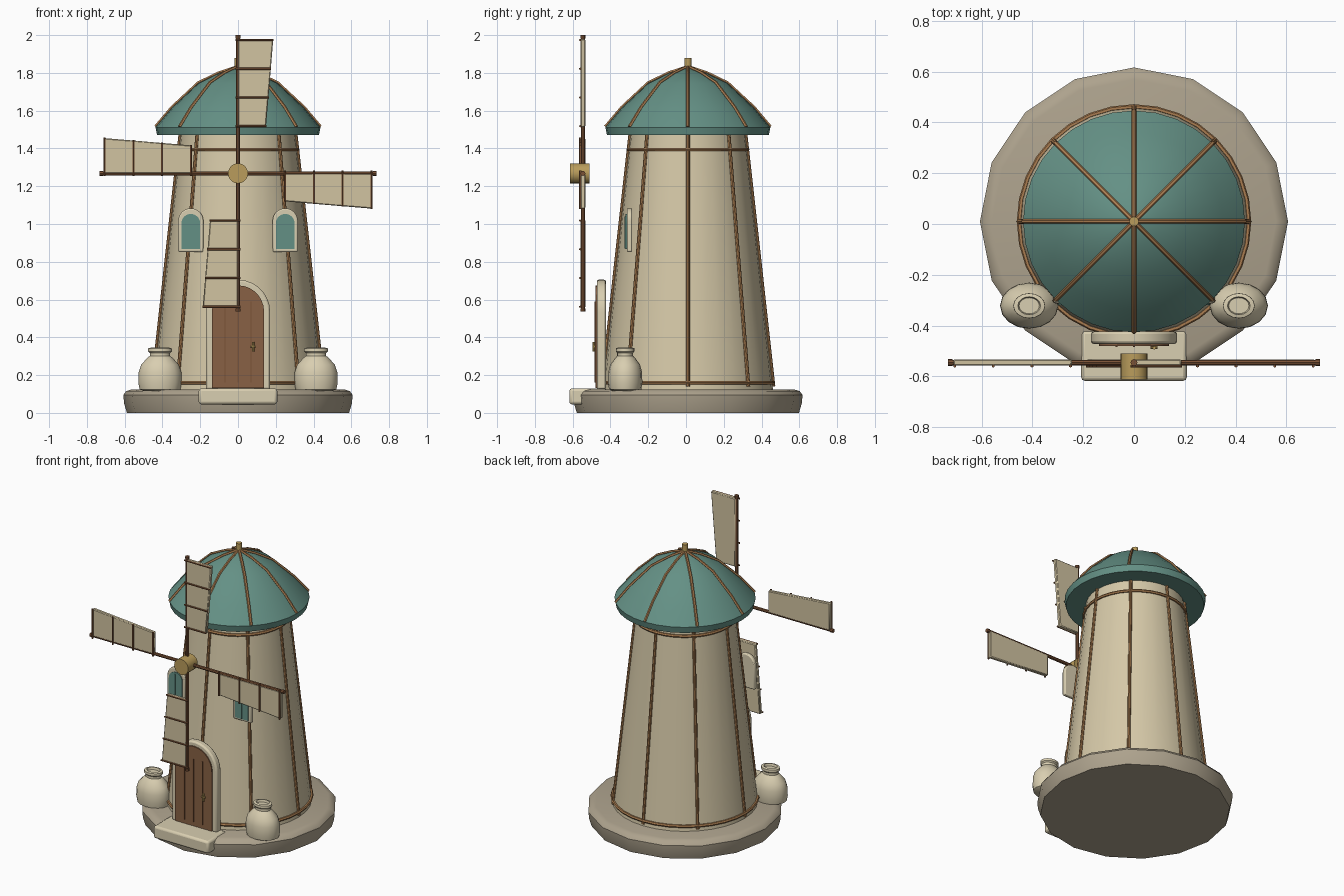
import bpy, bmesh, math
from mathutils import Vector, Matrix

cube = bpy.data.objects.get("Cube")
if cube:
    bpy.data.objects.remove(cube)

AXIS = Vector((0, 0.01, 0))      # tower axis
parts = []


def material(name, r, g, b):
    lin = [(c / 255) ** 2.2 for c in (r, g, b)] + [1]
    m = bpy.data.materials.new(name)
    m.use_nodes = True
    m.diffuse_color = lin
    node = m.node_tree.nodes["Principled BSDF"]
    node.inputs["Base Color"].default_value = lin
    node.inputs["Roughness"].default_value = 0.8
    return m


plaster = material("cream plaster", 212, 199, 166)
trim = material("pale trim", 216, 205, 175)
stone = material("grey stone", 172, 161, 140)
teal = material("teal", 100, 143, 132)
timber = material("light timber", 170, 125, 82)
oak = material("door brown", 135, 97, 70)
spar_wood = material("dark spar wood", 122, 83, 57)
brass = material("brass", 184, 155, 92)
canvas = material("sail canvas", 208, 194, 160)


def add(name, bm, mat):
    bmesh.ops.recalc_face_normals(bm, faces=bm.faces)
    me = bpy.data.meshes.new(name)
    bm.to_mesh(me)
    bm.free()
    me.materials.append(mat)
    ob = bpy.data.objects.new(name, me)
    bpy.context.collection.objects.link(ob)
    parts.append(ob)
    return ob


def bevel(ob, width, segments=2):
    mod = ob.modifiers.new("bevel", 'BEVEL')
    mod.width, mod.segments, mod.limit_method = width, segments, 'ANGLE'
    return ob


def lathe(name, profile, sides, mat, center=AXIS, squash=1.0):
    """Closed solid turned from (radius, z) pairs listed bottom to top."""
    bm = bmesh.new()
    rings = []
    for r, z in profile:
        angles = [math.tau * i / sides for i in range(sides)]
        rings.append([bm.verts.new(center + Vector((r * math.cos(a), r * squash * math.sin(a), z)))
                      for a in angles])
    for low, high in zip(rings, rings[1:]):
        for i in range(sides):
            j = (i + 1) % sides
            bm.faces.new((low[i], low[j], high[j], high[i]))
    bm.faces.new(rings[0])
    bm.faces.new(rings[-1])
    return add(name, bm, mat)


def prism(name, outline, y_front, y_back, mat):
    """Extrude an (x, z) outline along y."""
    bm = bmesh.new()
    face = bm.faces.new([bm.verts.new((x, y_front, z)) for x, z in outline])
    new = bmesh.ops.extrude_face_region(bm, geom=[face])["geom"]
    verts = [v for v in new if isinstance(v, bmesh.types.BMVert)]
    bmesh.ops.translate(bm, verts=verts, vec=(0, y_back - y_front, 0))
    return add(name, bm, mat)


def box(name, x, y, z, mat):
    outline = [(x[0], z[0]), (x[1], z[0]), (x[1], z[1]), (x[0], z[1])]
    return prism(name, outline, y[0], y[1], mat)


def arch(cx, half, bottom, top, steps=14):
    pts = [(cx - half, bottom), (cx + half, bottom)]
    for i in range(steps + 1):
        a = math.pi * i / steps
        pts.append((cx + half * math.cos(a), top - half + half * math.sin(a)))
    return pts


def rod(name, a, b, radius, mat, sides=8):
    a, b = Vector(a), Vector(b)
    d = b - a
    turn = d.to_track_quat('Z', 'Y').to_matrix().to_4x4()
    bm = bmesh.new()
    bmesh.ops.create_cone(bm, cap_ends=True, segments=sides, radius1=radius, radius2=radius,
                          depth=d.length, matrix=Matrix.Translation((a + b) / 2) @ turn)
    return add(name, bm, mat)


def tube(name, points, radius, mat, cyclic=False):
    cu = bpy.data.curves.new(name, 'CURVE')
    cu.dimensions, cu.bevel_depth, cu.bevel_resolution = '3D', radius, 1
    cu.use_fill_caps = True
    sp = cu.splines.new('POLY')
    sp.points.add(len(points) - 1)
    for p, co in zip(sp.points, points):
        p.co = (*co, 1)
    sp.use_cyclic_u = cyclic
    temp = bpy.data.objects.new(name, cu)
    bm = bmesh.new()
    me = temp.to_mesh()
    bm.from_mesh(me)
    temp.to_mesh_clear()
    bpy.data.objects.remove(temp)
    return add(name, bm, mat)


def around(r, z, a):
    return AXIS + Vector((r * math.cos(a), r * math.sin(a), z))


# Base, tower and roof
lathe("stone_base", [(0.588, 0), (0.603, 0.05), (0.607, 0.095), (0.592, 0.115), (0.56, 0.125)], 16, stone)
lathe("tower_wall", [(0.452, 0.11), (0.302, 1.49)], 32, plaster)
roof_profile = [(0.437, 1.512), (0.35, 1.615), (0.21, 1.745), (0.1, 1.798), (0.015, 1.826)]
lathe("roof", [(0.29, 1.475), (0.428, 1.47)] + roof_profile, 32, teal)
lathe("roof_finial", [(0.019, 1.81), (0.019, 1.88)], 12, brass)

# Timber ribs on wall and roof
for i in range(8):
    a = math.tau * i / 8
    rod(f"wall_rib_{i + 1}", around(0.453, 0.14, a), around(0.305, 1.475, a), 0.010, timber)
    tube(f"roof_rib_{i + 1}", [around(r, z + 0.003, a) for r, z in roof_profile], 0.009, timber)
for name, r, z in (("lower_band", 0.452, 0.16), ("upper_band", 0.316, 1.395)):
    tube(name, [around(r, z, math.tau * i / 32) for i in range(32)], 0.010, timber, True)

# Doorway
bevel(box("door_step", (-0.208, 0.208), (-0.618, -0.42), (0.045, 0.13), trim), 0.014)
bevel(prism("door_frame", arch(0, 0.17, 0.125, 0.705), -0.472, -0.424, trim), 0.01)
prism("door", arch(0, 0.138, 0.132, 0.675), -0.48, -0.46, oak)
for x in (-0.069, 0, 0.069):
    box("door_seam", (x - 0.003, x + 0.003), (-0.485, -0.478), (0.16, 0.59), spar_wood)
rod("door_handle", (0.08, -0.488, 0.325), (0.08, -0.488, 0.375), 0.007, brass)
rod("handle_pin", (0.065, -0.486, 0.352), (0.092, -0.486, 0.352), 0.006, brass)

# Windows and pots on both sides
pot = [(0.085, 0.115), (0.108, 0.125), (0.115, 0.16), (0.113, 0.215), (0.1, 0.255), (0.068, 0.29),
       (0.054, 0.302), (0.054, 0.318), (0.063, 0.326), (0.062, 0.342), (0.045, 0.346), (0.04, 0.33)]
for side, s in (("left", 1), ("right", -1)):
    cx = 0.25 * s
    bevel(prism(f"window_frame_{side}", arch(cx, 0.067, 0.852, 1.083), -0.313, -0.285, trim), 0.007)
    prism(f"window_pane_{side}", arch(cx, 0.05, 0.867, 1.053), -0.319, -0.30, teal)
    box(f"window_bar_{side}", (cx - 0.003, cx + 0.003), (-0.325, -0.317), (0.87, 1.04), teal)
    lathe(f"pot_{side}", pot, 16, trim, Vector((0.413 * s, -0.322, 0)), 0.79)

# Sail wheel: one arm is described upright, then turned in quarter steps
HUB_Z = 1.268
rod("sail_hub", (0, -0.613, HUB_Z), (0, -0.51, HUB_Z), 0.053, brass, 20)
for i in range(4):
    ca, sa = math.cos(math.pi / 2 * i), math.sin(math.pi / 2 * i)

    def place(across, along):
        return across * ca + along * sa, HUB_Z - across * sa + along * ca

    def at(across, along, y):
        x, z = place(across, along)
        return x, y, z

    rod(f"spar_{i + 1}", at(0, 0, -0.546), at(0, 0.725, -0.546), 0.011, spar_wood)
    rod(f"spar_tip_{i + 1}", at(0, 0.715, -0.546), at(0, 0.732, -0.546), 0.0135, spar_wood)
    corners = [(0, 0.245), (0.148, 0.245), (0.187, 0.712), (0, 0.712)]
    bevel(prism(f"sail_{i + 1}", [place(*c) for c in corners], -0.558, -0.533, canvas), 0.005, 1)
    for k in range(4):
        along = 0.25 + 0.152 * k
        rod(f"sail_batten_{i + 1}_{k + 1}", at(-0.014, along, -0.56),
            at(0.15 + 0.013 * k, along, -0.56), 0.006, spar_wood, 6)

# Smooth round surfaces, keep edges sharp
bpy.ops.object.select_all(action='DESELECT')
for ob in parts:
    ob.select_set(True)
bpy.context.view_layer.objects.active = parts[0]
bpy.ops.object.shade_smooth_by_angle(angle=math.radians(40))
